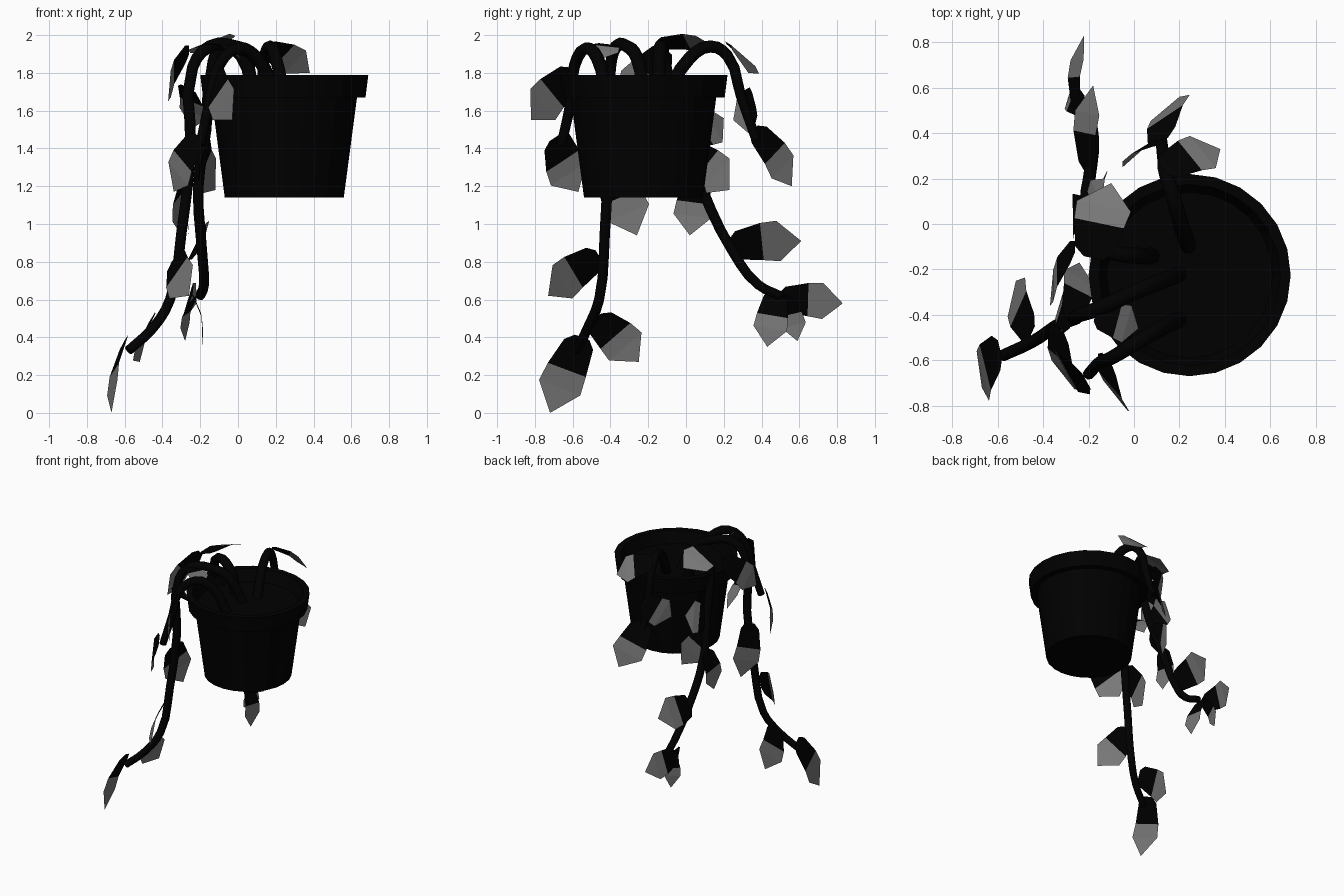
import bpy
import bmesh
from math import sin, cos, pi
from mathutils import Vector

default_cube = bpy.data.objects.get("Cube")
if default_cube:
    bpy.data.objects.remove(default_cube, do_unlink=True)


def make_material(name, value):
    material = bpy.data.materials.new(name)
    material.use_nodes = True
    colour = (value, value, value, 1)
    material.diffuse_color = colour
    shader = material.node_tree.nodes["Principled BSDF"]
    shader.inputs["Base Color"].default_value = colour
    return material


black = make_material("black", 0)
grey = make_material("grey", .19)

X, Y, Z = Vector((1, 0, 0)), Vector((0, 1, 0)), Vector((0, 0, 1))


def add_mesh_object(name, bm, materials):
    mesh = bpy.data.meshes.new(name)
    bm.to_mesh(mesh)
    bm.free()
    for material in materials:
        mesh.materials.append(material)
    obj = bpy.data.objects.new(name, mesh)
    bpy.context.collection.objects.link(obj)


def add_lathe(name, profile, centre, sides=24):
    """Spin a radius/height profile and cap both of its ends."""
    bm = bmesh.new()
    rings = []
    for radius, height in profile:
        ring = []
        for i in range(sides):
            angle = 2 * pi * i / sides
            ring.append(bm.verts.new((centre[0] + radius * cos(angle),
                                      centre[1] + radius * sin(angle), height)))
        rings.append(ring)
    for lower, upper in zip(rings, rings[1:]):
        for i in range(sides):
            j = (i + 1) % sides
            bm.faces.new((lower[i], lower[j], upper[j], upper[i]))
    bm.faces.new(list(reversed(rings[0])))
    bm.faces.new(rings[-1])
    add_mesh_object(name, bm, [black])


def add_stem(name, points):
    """Sweep a rounded tube that tapers towards its end."""
    curve = bpy.data.curves.new(name, "CURVE")
    curve.dimensions = "3D"
    curve.bevel_depth = .037
    curve.bevel_resolution = 2
    curve.resolution_u = 3
    curve.use_fill_caps = True
    spline = curve.splines.new("BEZIER")
    spline.bezier_points.add(len(points) - 1)
    for i, (target, point) in enumerate(zip(spline.bezier_points, points)):
        target.co = point
        target.handle_left_type = target.handle_right_type = "AUTO"
        target.radius = 1 - .3 * i / (len(points) - 1)
    curve.materials.append(black)
    obj = bpy.data.objects.new(name, curve)
    bpy.context.collection.objects.link(obj)


def add_leaf(name, base, tip, side, width=.12):
    """Arched blade with a dark base half and a pale pointed end."""
    base, tip = Vector(base), Vector(tip)
    along = (tip - base).normalized()
    side = (side - along * side.dot(along)).normalized()
    normal = along.cross(side)
    if normal.z < 0:
        side, normal = -side, -normal
    bm = bmesh.new()
    rows = []
    for step, spread, lift in ((0, .35, 0), (.1, .7, .01), (.45, .92, .03), (.68, 1, .022)):
        middle = base.lerp(tip, step) + normal * lift
        offset = side * width * spread
        rows.append((bm.verts.new(middle - offset), bm.verts.new(middle + offset)))
    for i, (near, far) in enumerate(zip(rows, rows[1:])):
        face = bm.faces.new((near[0], far[0], far[1], near[1]))
        face.material_index = int(i == 2)
    point = bm.faces.new((rows[-1][0], bm.verts.new(tip), rows[-1][1]))
    point.material_index = 1
    bmesh.ops.recalc_face_normals(bm, faces=bm.faces[:])
    add_mesh_object(name, bm, [black, grey])


def add_vine(name, points, leaves):
    add_stem(name + "_stem", points)
    for i, leaf in enumerate(leaves):
        add_leaf(f"{name}_leaf_{i}", *leaf)


# Tapered pot with a thick rim, closed inside by the soil
add_lathe("pot", [(.315, 1.14), (.385, 1.67), (.43, 1.67), (.445, 1.79),
                  (.4, 1.79), (.365, 1.7)], (.245, -.225))

# Long vine trailing to the lowest point
add_vine("long_vine",
         [(.2, -.22, 1.68), (.1, -.26, 1.88), (-.02, -.31, 1.94), (-.15, -.37, 1.94),
          (-.24, -.4, 1.83), (-.25, -.41, 1.4), (-.3, -.43, .95), (-.36, -.46, .6),
          (-.45, -.52, .45), (-.58, -.58, .33)],
         [((-.17, -.4, 1.95), (.02, -.46, 1.87), Y, .085),
          ((-.28, -.42, 1.73), (-.24, -.17, 1.5), X - Y, .08),
          ((-.27, -.42, 1.3), (-.3, -.26, .94), X * .3 + Y + Z * .3, .125),
          ((-.33, -.46, .83), (-.26, -.73, .62), X * .7 - Y * .6 + Z),
          ((-.45, -.48, .5), (-.52, -.25, .27), Y + Z + X * .5),
          ((-.59, -.55, .4), (-.67, -.72, 0), Y - X * .15)])

# Vine hanging down behind the pot and curling outwards
add_vine("back_vine",
         [(.08, -.14, 1.68), (.02, -.14, 1.89), (-.08, -.13, 1.94), (-.14, -.1, 1.8),
          (-.17, -.02, 1.5), (-.21, .08, 1.2), (-.19, .25, .85), (-.18, .38, .68),
          (-.2, .5, .62)],
         [((-.18, -.15, 1.95), (-.1, .18, 1.92), X + Z * .35, .13),
          ((-.26, -.1, 1.92), (-.37, -.36, 1.65), Y - Z, .1),
          ((-.17, -.02, 1.4), (-.12, .23, 1.18), X * .5 + Y + Z, .125),
          ((-.17, 0, 1.46), (-.13, .2, 1.56), Z + X * .3),
          ((-.22, .06, 1.25), (-.26, .02, .94), Y, .1),
          ((-.2, .23, .88), (-.18, .61, .91), X + Z * 2),
          ((-.25, .49, .6), (-.22, .83, .58), Z + X * .3, .1),
          ((-.25, .48, .64), (-.19, .43, .35), Y, .09),
          ((-.22, .51, .62), (-.28, .59, .38), Y + X * .3, .07)])

# Short vine over the front of the rim
add_vine("front_vine",
         [(.2, -.42, 1.68), (.1, -.47, 1.88), (0, -.53, 1.93), (-.1, -.59, 1.84),
          (-.15, -.61, 1.65), (-.2, -.66, 1.42)],
         [((-.12, -.59, 1.8), (-.03, -.82, 1.55), Y - Z - X * .8),
          ((-.21, -.69, 1.46), (-.34, -.57, 1.17), X - Y * 1.5, .125)])

# Short vine over the far side of the rim
add_vine("far_vine",
         [(.24, -.1, 1.68), (.2, .02, 1.88), (.17, .13, 1.94), (.14, .22, 1.89),
          (.13, .29, 1.68), (.12, .37, 1.45)],
         [((.13, .24, 1.93), (.38, .33, 1.8), Y - Z, .11),
          ((.12, .36, 1.5), (.2, .56, 1.2), X * 1.3 + Y + Z * .6),
          ((.13, .36, 1.66), (-.05, .25, 1.55), Z, .12)])
